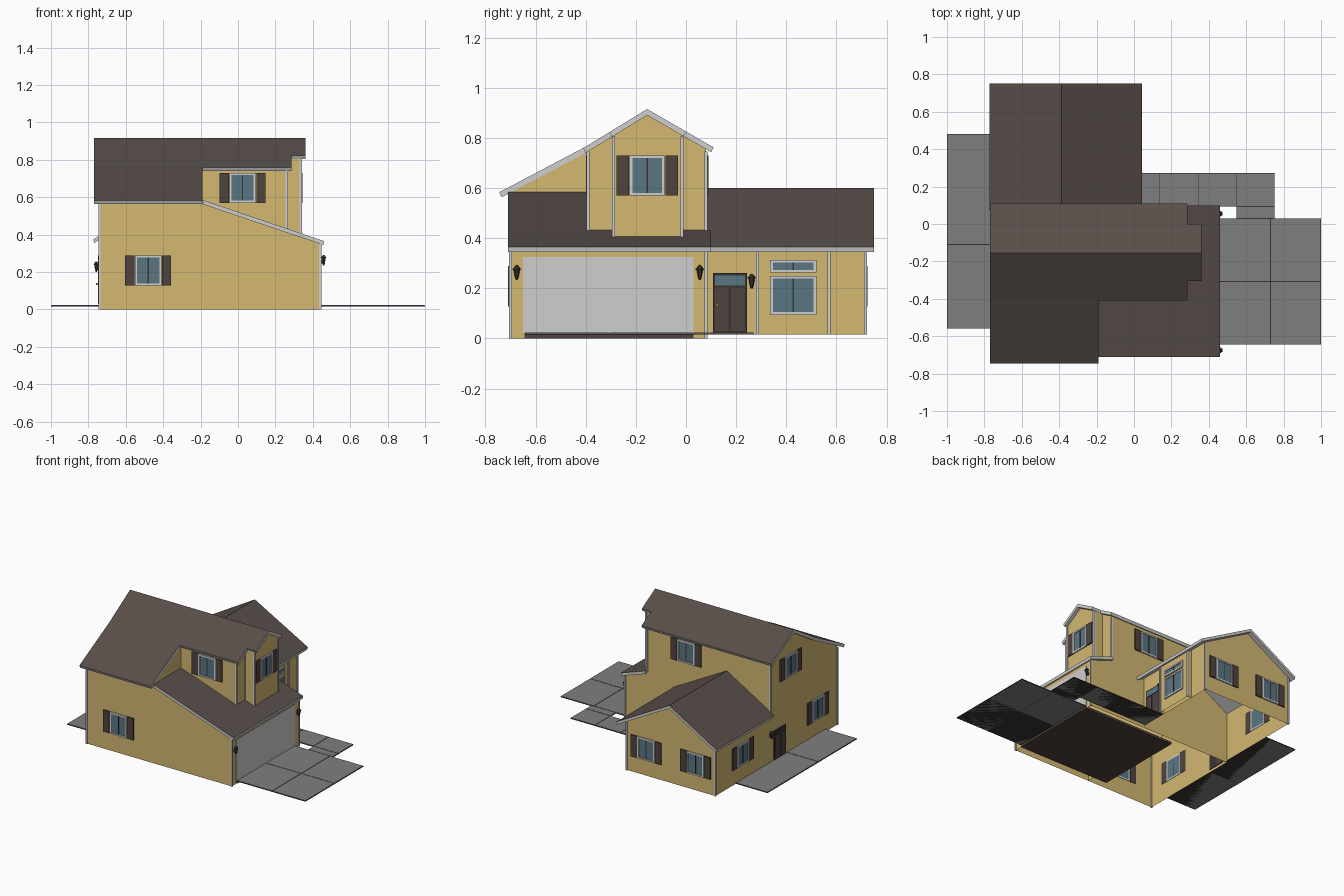
import bpy, bmesh
from mathutils import Matrix, Vector

if "Cube" in bpy.data.objects:
    bpy.data.objects.remove(bpy.data.objects["Cube"])


def material(name, rgb):
    lin = [((c / 255 + 0.055) / 1.055) ** 2.4 for c in rgb]
    m = bpy.data.materials.new(name)
    m.diffuse_color = (*lin, 1)
    m.use_nodes = True
    m.node_tree.nodes["Principled BSDF"].inputs["Base Color"].default_value = m.diffuse_color
    return m


WALL = material("yellow siding", (212, 184, 113))
ROOF = material("brown shingles", (88, 78, 73))
TRIM = material("light grey trim", (207, 207, 208))
SLAB = material("grey concrete", (127, 127, 127))
GLASS = material("blue glass", (90, 118, 130))
SHUT = material("brown shutters", (79, 67, 62))
DARK = material("dark metal", (56, 52, 51))
GOLD = material("brass", (200, 155, 60))


def finish(name, bm, *mats):
    me = bpy.data.meshes.new(name)
    bm.to_mesh(me)
    bm.free()
    for m in mats:
        me.materials.append(m)
    ob = bpy.data.objects.new(name, me)
    bpy.context.collection.objects.link(ob)
    return ob


def boxes(name, mat, items):
    """Several boxes (x0, x1, y0, y1, z0, z1) in one object."""
    bm = bmesh.new()
    for x0, x1, y0, y1, z0, z1 in items:
        mtx = Matrix.Translation(((x0 + x1) / 2, (y0 + y1) / 2, (z0 + z1) / 2)) @ \
            Matrix.Diagonal((abs(x1 - x0), abs(y1 - y0), abs(z1 - z0), 1))
        bmesh.ops.create_cube(bm, size=1, matrix=mtx)
    return finish(name, bm, mat)


def prism(pts, axis, a, b):
    """Closed (u, z) profile extruded along x or y from a to b."""
    bm = bmesh.new()
    put = (lambda u, z: (a, u, z)) if axis == 'x' else (lambda u, z: (u, a, z))
    f = bm.faces.new([bm.verts.new(put(u, z)) for u, z in pts])
    r = bmesh.ops.extrude_face_region(bm, geom=[f])
    d = Vector((b - a, 0, 0)) if axis == 'x' else Vector((0, b - a, 0))
    bmesh.ops.translate(bm, vec=d, verts=[v for v in r['geom'] if isinstance(v, bmesh.types.BMVert)])
    bmesh.ops.recalc_face_normals(bm, faces=bm.faces)
    bm.normal_update()
    return bm


def height(line, u):
    for (u0, z0), (u1, z1) in zip(line, line[1:]):
        if u <= u1 or (u1, z1) == line[-1]:
            return z0 + (z1 - z0) * (u - u0) / (u1 - u0)


def clip(line, u0, u1):
    return [(u0, height(line, u0))] + [p for p in line if u0 < p[0] < u1] + [(u1, height(line, u1))]


def roof(name, line, axis, a, b, u0, u1, t=0.025, inset=0.01):
    top = clip(line, u0, u1)
    low = [(u, z - t) for u, z in clip(line, u0 + inset, u1 - inset)]
    bm = prism(top + low[::-1], axis, a, b)
    for f in bm.faces:                       # shingles above, trim on edges and soffit
        f.material_index = 0 if f.normal.z > 0.3 else 1
    finish(name, bm, ROOF, TRIM)


def walls(name, line, axis, a, b, u0, u1, z0, t=0.025):
    """Open shell of walls that reach up to the underside of a roof line."""
    top = [(u, z - t) for u, z in clip(line, u0, u1)]
    bm = prism([(u0, z0)] + top + [(u1, z0)], axis, a, b)
    bmesh.ops.delete(bm, geom=[f for f in bm.faces if abs(f.normal.z) > 0.1], context='FACES')
    finish(name, bm, WALL)


# Roof lines
MAIN = [(-0.745, 0.583), (-0.40, 0.765), (-0.155, 0.915), (0.11, 0.762)]   # y, z
LOW = [(-0.19, 0.585), (0.46, 0.365)]                                      # x, z
WING = [(-0.773, 0.375), (-0.388, 0.60), (0.043, 0.365)]                   # x, z

roof("main_roof", MAIN, 'x', -0.77, -0.19, -0.745, 0.11)
roof("upper_roof", MAIN, 'x', -0.19, 0.285, -0.41, 0.11)
roof("bay_roof", MAIN, 'x', 0.285, 0.36, -0.305, 0.0)
roof("garage_roof_side", LOW, 'y', -0.71, -0.39, -0.19, 0.46, 0.022, 0.004)
roof("garage_roof_front", LOW, 'y', -0.39, 0.10, 0.26, 0.46, 0.022, 0.004)
roof("wing_roof", WING, 'y', 0.08, 0.75, -0.773, 0.043, 0.022, 0.004)

# Walls
walls("main_walls", MAIN, 'x', -0.74, -0.19, -0.70, 0.08, 0)
walls("upper_walls", MAIN, 'x', -0.19, 0.26, -0.39, 0.08, 0.40)
walls("bay_walls", MAIN, 'x', 0.26, 0.335, -0.29, -0.015, 0.395)
walls("garage_walls", LOW, 'y', -0.70, 0.08, -0.19, 0.44, 0, 0.02)
walls("wing_walls", WING, 'y', 0.08, 0.715, -0.74, -0.02, 0.015, 0.02)
walls("wing_window_bay", WING, 'y', 0.285, 0.57, -0.02, 0.01, 0.015, 0.02)

# Corner boards
R = 0.006
boxes("corner_boards", TRIM, [(x - R, x + R, y - R, y + R, z0, z1) for x, y, z0, z1 in [
    (0.44, -0.70, 0, 0.35), (0.44, 0.08, 0, 0.35), (-0.74, -0.70, 0, 0.57),
    (-0.74, 0.715, 0.015, 0.37), (-0.02, 0.715, 0.015, 0.37), (0.01, 0.285, 0.015, 0.36),
    (0.01, 0.57, 0.015, 0.36), (0.26, -0.39, 0.42, 0.745), (0.26, 0.08, 0.42, 0.745),
    (0.335, -0.29, 0.40, 0.805), (0.335, -0.015, 0.40, 0.805), (0.26, -0.29, 0.43, 0.80),
    (-0.74, 0.08, 0.38, 0.745)]])


def on_wall(wall, u0, u1, z0, z1, d):
    """Box standing d out from a wall given as (axis, outward sign, coordinate)."""
    axis, s, c = wall
    lo, hi = sorted((c - s * 0.003, c + s * d))
    return (lo, hi, u0, u1, z0, z1) if axis == 'x' else (u0, u1, lo, hi, z0, z1)


def window(name, wall, u, z, w=0.14, h=0.16, shutters=True, split=True):
    u0, u1, z0, z1, e = u - w / 2, u + w / 2, z - h / 2, z + h / 2, 0.011
    bars = [(u0, u0 + e, z0, z1), (u1 - e, u1, z0, z1), (u0, u1, z0, z0 + e), (u0, u1, z1 - e, z1)]
    boxes(name + "_frame", TRIM, [on_wall(wall, *b, 0.009) for b in bars])
    boxes(name + "_glass", GLASS, [on_wall(wall, u0 + e, u1 - e, z0 + e, z1 - e, 0.004)])
    if split:
        boxes(name + "_mullion", DARK, [on_wall(wall, u - 0.003, u + 0.003, z0 + e, z1 - e, 0.007)])
    if shutters:
        boxes(name + "_shutters", SHUT, [on_wall(wall, a, a + 0.05, z0, z1, 0.009)
                                         for a in (u0 - 0.053, u1 + 0.003)])


FRONT, LEFT, BACK = ('y', -1, -0.70), ('x', -1, -0.74), ('y', 1, 0.715)
GARAGE, DOORWALL, WINBAY = ('x', 1, 0.44), ('x', 1, -0.02), ('x', 1, 0.01)
window("front_window", FRONT, -0.48, 0.208)
window("front_upper_window", ('y', -1, -0.39), 0.025, 0.65)
window("bay_window", ('x', 1, 0.335), -0.155, 0.65)
window("left_window", LEFT, -0.47, 0.208)
window("left_upper_window", LEFT, -0.155, 0.65)
window("left_wing_window", LEFT, 0.40, 0.208)
window("back_window_a", BACK, -0.18, 0.208)
window("back_window_b", BACK, -0.58, 0.208)
window("back_upper_window", ('y', 1, 0.08), -0.06, 0.65)
window("picture_window", WINBAY, 0.428, 0.172, 0.185, 0.155, False)
window("picture_transom", WINBAY, 0.428, 0.288, 0.185, 0.05, False)


def door(name, wall, u, top, transom):
    boxes(name + "_frame", DARK, [on_wall(wall, u - 0.068, u + 0.068, 0.02, top, 0.006)])
    boxes(name + "_panels", SHUT, [on_wall(wall, u + a, u + a + 0.054, 0.03, 0.203, 0.009)
                                   for a in (-0.059, 0.005)])
    if transom:
        boxes(name + "_transom", GLASS, [on_wall(wall, u - 0.06, u + 0.06, 0.212, top - 0.01, 0.009)])
    boxes(name + "_knob", GOLD, [on_wall(wall, u - 0.056, u - 0.046, 0.13, 0.14, 0.018)])


door("entry_door", DOORWALL, 0.175, 0.262, True)
door("side_door", LEFT, -0.03, 0.235, False)
boxes("garage_door", TRIM, [on_wall(GARAGE, -0.65, 0.03, 0.022, 0.325, 0.004)])


def lamp(name, wall, u, z):
    """Six-sided wall lantern: tapered body, pointed cap, foot and bracket."""
    _, s, c = wall
    bm = bmesh.new()
    for r1, r2, h, dz in ((0.007, 0.013, 0.032, 0), (0.017, 0.003, 0.016, 0.024), (0.003, 0.007, 0.01, -0.021)):
        bmesh.ops.create_cone(bm, cap_ends=True, segments=6, radius1=r1, radius2=r2, depth=h,
                              matrix=Matrix.Translation((c + s * 0.018, u, z + dz)))
    bmesh.ops.create_cube(bm, size=1, matrix=Matrix.Translation((c + s * 0.008, u, z - 0.006)) @
                          Matrix.Diagonal((0.016, 0.008, 0.02, 1)))
    finish(name, bm, DARK)


lamp("garage_lamp_a", GARAGE, -0.675, 0.26)
lamp("garage_lamp_b", GARAGE, 0.055, 0.26)
lamp("entry_lamp", DOORWALL, 0.262, 0.225)
lamp("side_lamp", LEFT, 0.085, 0.225)


# Paving tiles with narrow joints over a dark joint strip
def paving(name, xs, ys):
    g = 0.002
    boxes(name, SLAB, [(a + g, b - g, c + g, d - g, 0.016, 0.023)
                       for a, b in zip(xs, xs[1:]) for c, d in zip(ys, ys[1:])])
    boxes(name + "_joints", DARK, [(xs[0], xs[-1], ys[0], ys[-1], 0.016, 0.020)])


paving("driveway", (0.442, 0.73, 1.0), (-0.645, -0.308, 0.03))
paving("entry_path", (-0.02, 0.137, 0.343, 0.549, 0.75), (0.093, 0.272))
paving("path_link", (0.549, 0.75), (0.03, 0.093))
paving("side_patio", (-1.0, -0.742), (-0.56, -0.11, 0.48))
boxes("garage_floor", SHUT, [(-0.30, 0.443, -0.645, 0.03, 0, 0.018)])
